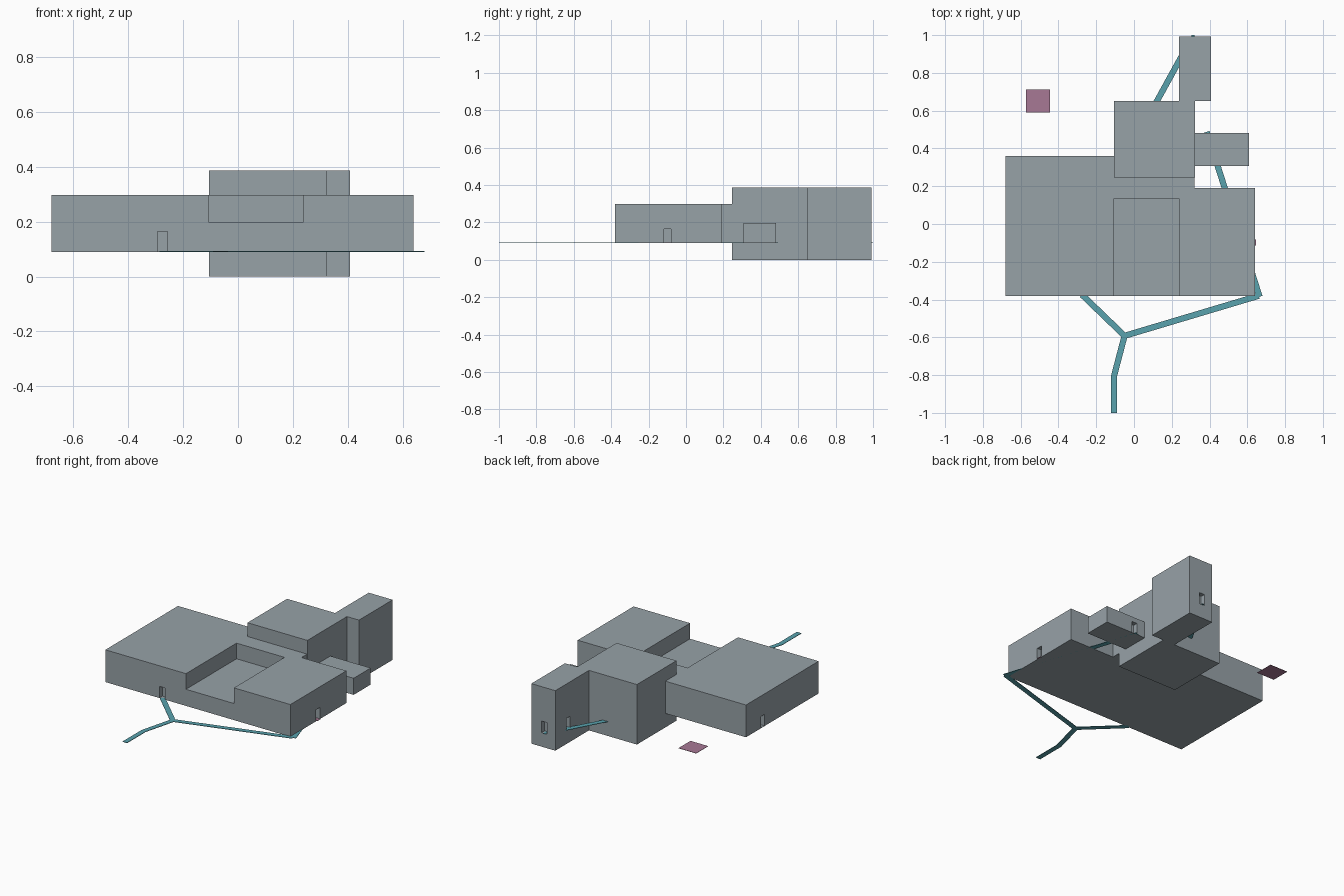
import bpy, bmesh, math
from mathutils import Vector

if "Cube" in bpy.data.objects:
    bpy.data.objects.remove(bpy.data.objects["Cube"])

GROUND = 0.09   # level of the paths and door sills
DOOR_H = 0.075


def material(name, rgb):
    m = bpy.data.materials.new(name)
    m.diffuse_color = (*rgb, 1)
    m.use_nodes = True
    m.node_tree.nodes["Principled BSDF"].inputs["Base Color"].default_value = m.diffuse_color
    return m


stone = material("blue_grey_stone", (0.31, 0.36, 0.39))
teal = material("teal_path", (0.10, 0.36, 0.42))
mauve = material("mauve_pad", (0.39, 0.19, 0.30))


def prism(name, outline, z0, z1, mat):
    """Extrude a counter-clockwise outline from z0 to z1."""
    bm = bmesh.new()
    face = bm.faces.new([bm.verts.new((x, y, z0)) for x, y in outline])
    ext = bmesh.ops.extrude_face_region(bm, geom=[face], use_keep_orig=True)
    for v in ext["geom"]:
        if isinstance(v, bmesh.types.BMVert):
            v.co.z = z1
    bmesh.ops.recalc_face_normals(bm, faces=bm.faces)
    mesh = bpy.data.meshes.new(name)
    bm.to_mesh(mesh)
    bm.free()
    ob = bpy.data.objects.new(name, mesh)
    bpy.context.collection.objects.link(ob)
    mesh.materials.append(mat)
    return ob


def box(name, x0, x1, y0, y1, z0, z1, mat=stone):
    return prism(name, [(x0, y0), (x1, y0), (x1, y1), (x0, y1)], z0, z1, mat)


def cut(ob, *bounds):
    """Subtract a box from an object and remove the cutter."""
    cutter = box("cutter", *bounds)
    cutter.hide_render = True
    mod = ob.modifiers.new("cut", "BOOLEAN")
    mod.operation, mod.solver, mod.object = "DIFFERENCE", "EXACT", cutter
    bpy.context.view_layer.objects.active = ob
    bpy.ops.object.modifier_apply(modifier=mod.name)
    bpy.data.objects.remove(cutter)


def door(ob, x, y, facing_x):
    """Cut a shallow doorway centred on a wall point."""
    hx, hy = (0.03, 0.019) if facing_x else (0.019, 0.03)
    cut(ob, x - hx, x + hx, y - hy, y + hy, GROUND + 0.001, GROUND + DOOR_H)


def path(name, points, width=0.032):
    """Thin mitred strip along a polyline."""
    pts = [Vector(p) for p in points]
    left, right = [], []
    for i, p in enumerate(pts):
        a = (p - pts[i - 1]).normalized() if i else None
        b = (pts[i + 1] - p).normalized() if i < len(pts) - 1 else None
        a, b = a or b, b or a
        t = (a + b).normalized()
        n = Vector((-t.y, t.x))
        off = n * (width / 2) / max(0.4, n.dot(Vector((-a.y, a.x))))
        left.append(p + off)
        right.append(p - off)
    return prism(name, right + left[::-1], GROUND, GROUND + 0.003, teal)


# Main hall with a sunken front court
hall = prism("main_hall", [(-0.68, -0.38), (0.64, -0.38), (0.64, 0.19), (0.32, 0.19),
                           (0.32, 0.247), (-0.105, 0.247), (-0.105, 0.36), (-0.68, 0.36)],
             GROUND, 0.298, stone)
cut(hall, -0.105, 0.237, -0.5, 0.135, 0.197, 0.5)
door(hall, -0.275, -0.38, False)
door(hall, 0.64, -0.098, True)
door(hall, -0.68, 0.19, True)

# Tall rear room, corner tower and low side room
box("rear_room", -0.105, 0.322, 0.247, 0.65, 0, 0.387)
tower = box("corner_tower", 0.237, 0.408, 0.65, 0.993, 0, 0.387)
door(tower, 0.315, 0.993, False)
door(tower, 0.237, 0.86, True)
side = box("side_room", 0.322, 0.61, 0.307, 0.481, GROUND, 0.197)
door(side, 0.40, 0.481, False)

# Walkways
path("left_front_path", [(-0.275, -0.375), (-0.05, -0.592)])
path("right_front_path", [(-0.05, -0.592), (0.66, -0.38)])
path("entry_path", [(-0.05, -0.592), (-0.107, -0.81), (-0.107, -1.0)])
path("inner_side_path", [(0.665, -0.385), (0.385, 0.488)])
path("rear_path", [(0.255, 0.893), (0.11, 0.63)])
box("rear_sill", 0.305, 0.32, 0.965, 1.0, GROUND, GROUND + 0.003, teal)
box("right_sill", 0.612, 0.645, -0.113, -0.083, GROUND, GROUND + 0.003, mauve)

# Detached pad behind the hall
box("rear_pad", -0.571, -0.445, 0.59, 0.711, GROUND, GROUND + 0.002, mauve)
